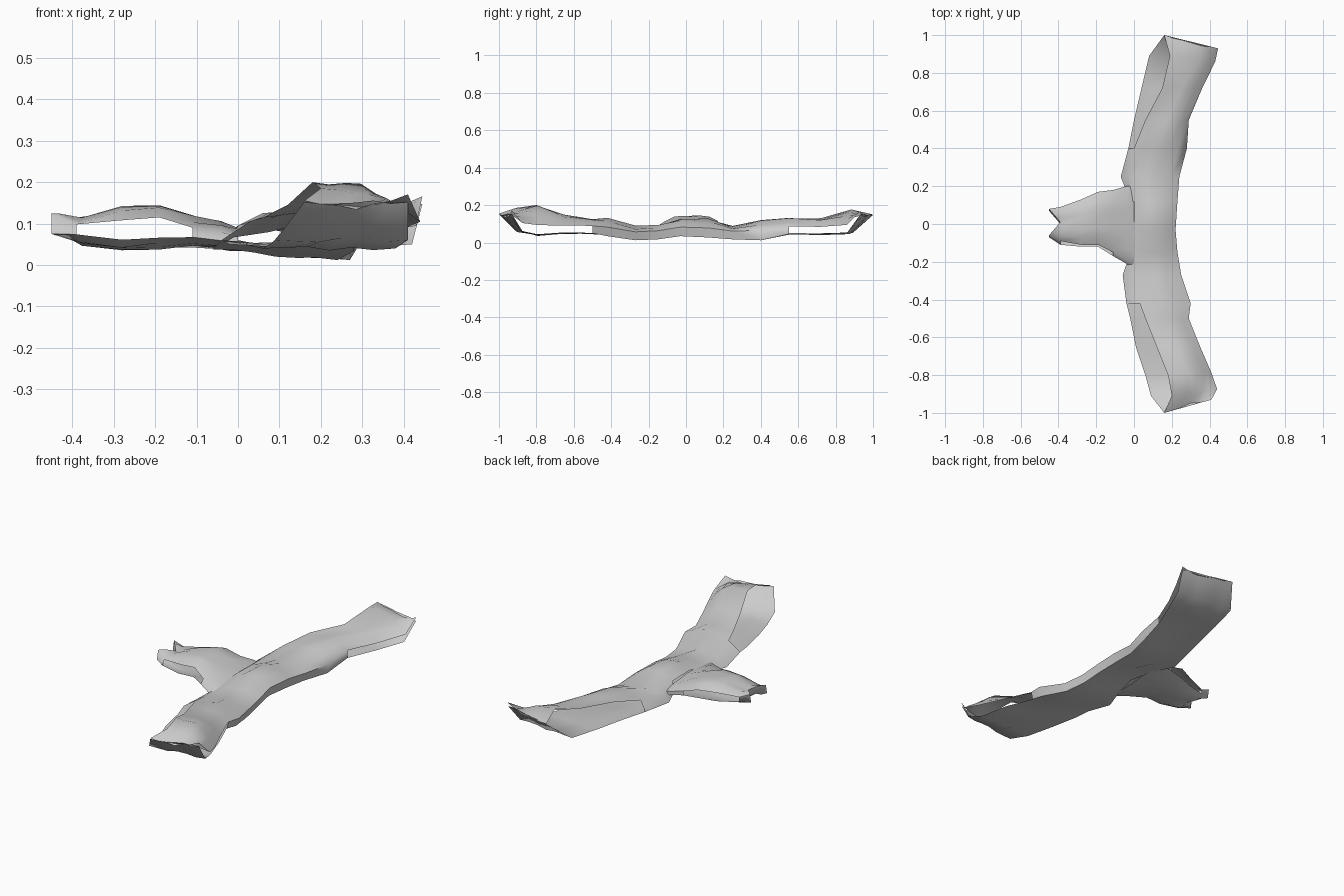
import bpy, bmesh, random
from mathutils import Vector

if "Cube" in bpy.data.objects:
    bpy.data.objects.remove(bpy.data.objects["Cube"])

random.seed(4)
N = 7  # columns across each fabric layer


def loft(name, rings, open_left, open_right, caps):
    """Skin a list of rings (N upper points, then N lower points back again);
    side walls are left out where the layers hang apart."""
    bm = bmesh.new()
    rows = [[bm.verts.new(p) for p in r] for r in rings]
    for i in range(len(rows) - 1):
        for j in range(2 * N):
            if (j == N - 1 and open_right(i)) or (j == 2 * N - 1 and open_left(i)):
                continue
            k = (j + 1) % (2 * N)
            bm.faces.new((rows[i][j], rows[i][k], rows[i + 1][k], rows[i + 1][j]))
    for c in caps:
        r = rows[c]
        for j in range(N - 1):
            bm.faces.new((r[j], r[j + 1], r[2 * N - 2 - j], r[2 * N - 1 - j]))
    bmesh.ops.remove_doubles(bm, verts=bm.verts, dist=0.0005)
    bmesh.ops.recalc_face_normals(bm, faces=bm.faces)
    me = bpy.data.meshes.new(name)
    bm.to_mesh(me)
    bm.free()
    ob = bpy.data.objects.new(name, me)
    bpy.context.collection.objects.link(ob)
    bpy.context.view_layer.objects.active = ob
    ob.select_set(True)
    bpy.ops.object.shade_smooth_by_angle(angle=1.2)
    ob.select_set(False)
    return ob


def wrinkle(a):
    return random.uniform(-a, a)


# Long cross strip: y, upper left x, upper right x, upper z, lower left x, lower right x, lower z
strip = [
    (-1.00, .16, .41, .155, .16, .41, .152),
    (-.91, .20, .44, .185, .09, .41, .06),
    (-.80, .18, .41, .20, .06, .38, .04),
    (-.65, .12, .35, .145, .01, .34, .05),
    (-.50, .06, .29, .125, -.02, .28, .05),
    (-.42, .03, .30, .125, -.04, .28, .042),
    (-.27, -.01, .25, .085, -.06, .24, .02),
    (-.15, -.01, .23, .095, -.02, .22, .025),
    (-.03, 0, .22, .125, 0, .21, .042),
    (.12, 0, .23, .13, -.02, .22, .035),
    (.25, -.03, .24, .085, -.07, .23, .025),
    (.40, 0, .28, .125, -.03, .27, .02),
    (.55, .06, .29, .135, 0, .29, .045),
    (.72, .15, .36, .13, .04, .36, .045),
    (.89, .19, .43, .175, .08, .42, .05),
    (1.00, .16, .445, .15, .16, .445, .147),
]
rings = []
for y, ul, ur, uz, ll, lr, lz in strip:
    end = max(0, (abs(y) - .55) / .45)
    core = max(0, 1 - max(0, abs(y) - .3) / .35)  # 1 where the fabric is pinched flat
    sgn = 1 if y > 0 else -1
    tip_drop = .085 if y < 0 else .04  # the front end hangs lower on its right corner
    up, low = [], []
    for j in range(N):
        t = j / (N - 1)
        inner = 0 < j < N - 1 and end < 1
        yy = y - sgn * .07 * end ** 3 * t
        top = uz - (tip_drop if end == 1 else .03 * end) * t + (wrinkle(.007) if inner else 0)
        if end < 1:
            # upper layer sags towards its right edge, and everywhere near the middle
            fall = max(0, (t - .5) / .5)
            top += (lz + .03 - top) * .8 * fall ** 1.5
            left = max(0, 1 - t / .4)
            top += (lz + .035 - top) * .6 * core * left
        up.append(Vector((ul + (ur - ul) * t, yy, top)))
        bot = lz - tip_drop * t if end == 1 else lz + (wrinkle(.006) if inner else 0)
        if core > .6:
            bot += .018 * (1 - t) - .008 * t
        low.append(Vector((ll + (lr - ll) * t, yy, bot)))
    rings.append(up + low[::-1])


def strip_mid(i):
    return abs(strip[i][0] + strip[i + 1][0]) / 2


loft("cross_strip", rings,
     lambda i: strip_mid(i) > .4 or strip_mid(i) < .16,
     lambda i: strip_mid(i) > .57, [])

# Short stem: x, upper y range, upper z, lower y range, lower z
stem = [
    (-.45, -.06, .08, .125, -.07, .07, .075),
    (-.39, -.09, .09, .128, -.11, .09, .05),
    (-.28, -.11, .13, .138, -.12, .13, .037),
    (-.19, -.11, .17, .145, -.12, .16, .042),
    (-.11, -.15, .18, .118, -.17, .18, .045),
    (-.04, -.19, .20, .10, -.21, .20, .042),
    (.0, -.22, .20, .085, -.24, .20, .04),
]
rings = []
for i, (x, u0, u1, uz, l0, l1, lz) in enumerate(stem):
    up, low = [], []
    for j in range(N):
        t = j / (N - 1)
        mid = 1 - abs(2 * t - 1)
        edge = (1 - mid) ** 2.5 if i else 0  # both layers curl together at their edges
        pinch = .03 if i < 4 else .45 * (uz - lz) - .005
        inner = 0 < j < N - 1
        xx = x + (.06 * mid if i == 0 else .02 * mid if i == 1 else 0)
        up.append(Vector((xx, u0 + (u1 - u0) * t,
                          uz - pinch * edge - (.02 * mid if i < 2 else 0) + (wrinkle(.006) if inner else 0))))
        low.append(Vector((xx, l0 + (l1 - l0) * t,
                           lz + pinch * .8 * edge + (wrinkle(.005) if inner else 0))))
    rings.append(up + low[::-1])


def stem_open(i):
    return 1 <= i <= 3


loft("stem", rings, stem_open, stem_open, [0])
